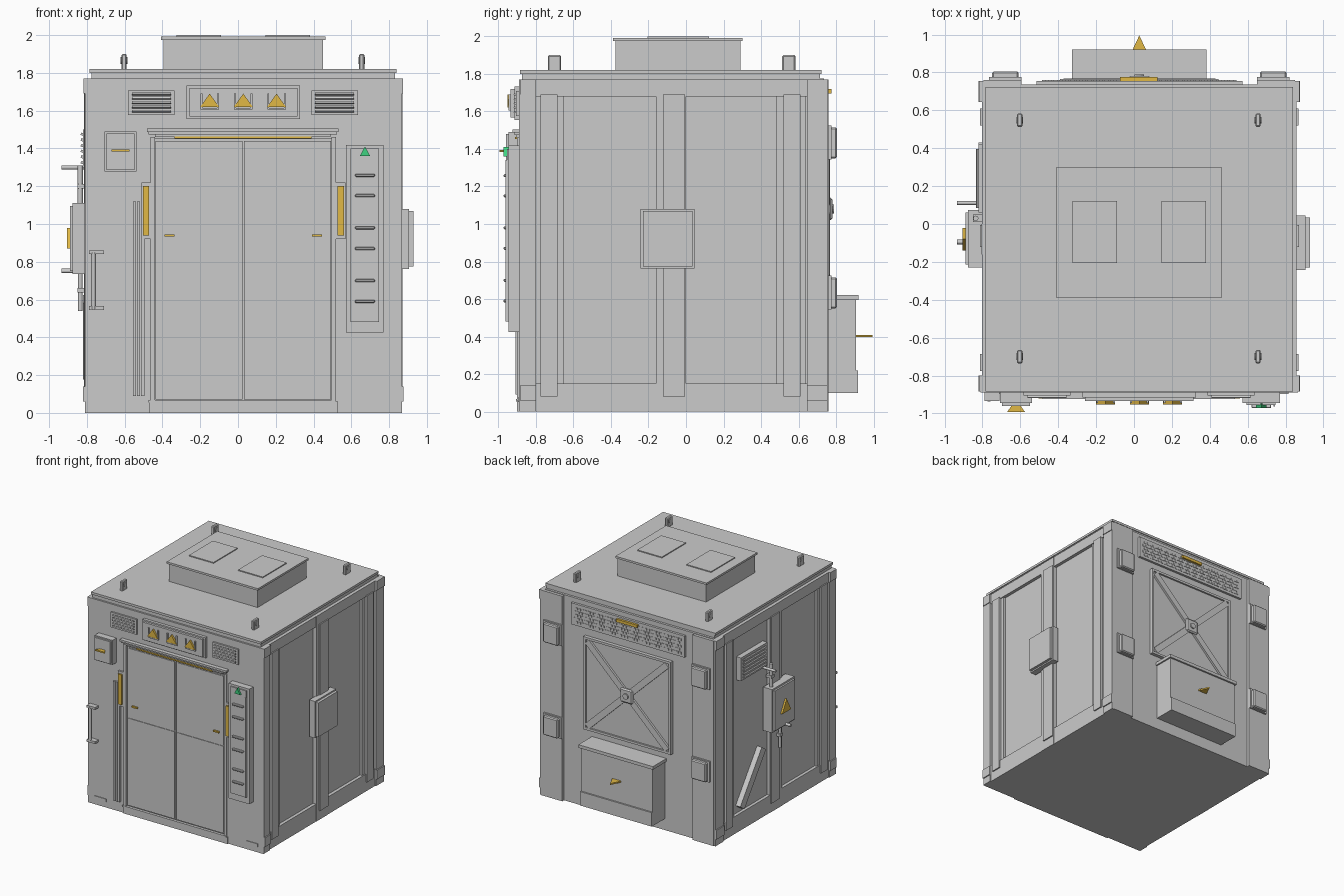
import bpy, bmesh, math
from mathutils import Matrix, Vector

C = 0.028  # symmetry plane of the cabin in x


def material(name, col):
    m = bpy.data.materials.new(name)
    m.diffuse_color = col
    return m


YEL = material("yellow", (0.75, 0.48, 0.06, 1))
GRN = material("green", (0.05, 0.65, 0.22, 1))


def finish(name, bm, mat=None, bevel=0):
    bmesh.ops.recalc_face_normals(bm, faces=bm.faces)
    me = bpy.data.meshes.new(name)
    bm.to_mesh(me)
    bm.free()
    ob = bpy.data.objects.new(name, me)
    bpy.context.collection.objects.link(ob)
    if mat:
        me.materials.append(mat)
    if bevel:
        b = ob.modifiers.new("bevel", 'BEVEL')
        b.width, b.segments = bevel, 1
    return ob


def add_box(bm, x0, x1, y0, y1, z0, z1, rot=None):
    m = Matrix.Translation(((x0 + x1) / 2, (y0 + y1) / 2, (z0 + z1) / 2))
    if rot:
        m = m @ rot
    m = m @ Matrix.Diagonal((abs(x1 - x0), abs(y1 - y0), abs(z1 - z0), 1))
    bmesh.ops.create_cube(bm, size=1, matrix=m)


def box(name, *d, mat=None, bevel=0, mirror=False, rot=None):
    bm = bmesh.new()
    add_box(bm, *d, rot=rot)
    if mirror:
        add_box(bm, 2 * C - d[1], 2 * C - d[0], *d[2:])
    return finish(name, bm, mat, bevel)


def prism(name, pts, depth, mat=None):
    bm = bmesh.new()
    f = bm.faces.new([bm.verts.new(p) for p in pts])
    r = bmesh.ops.extrude_face_region(bm, geom=[f])
    bmesh.ops.translate(bm, vec=depth, verts=[v for v in r["geom"] if isinstance(v, bmesh.types.BMVert)])
    return finish(name, bm, mat)


def rod(name, a, b, r):
    a, b = Vector(a), Vector(b)
    bm = bmesh.new()
    m = Matrix.Translation((a + b) / 2) @ (b - a).to_track_quat('Z', 'Y').to_matrix().to_4x4()
    bmesh.ops.create_cone(bm, cap_ends=True, segments=12, radius1=r, radius2=r, depth=(b - a).length, matrix=m)
    return finish(name, bm)


# Hull: core, front wall around the door recess, sill
box("cabin_core", -0.775, 0.83, -0.86, 0.735, 0, 1.775)
box("front_pier", 0.515, 0.865, -0.89, -0.80, 0, 1.77, mirror=True)
box("front_header", -0.47, 0.53, -0.89, -0.80, 1.45, 1.77)
box("door_sill", -0.47, 0.53, -0.90, -0.80, 0, 0.06)
box("sill_lip", -0.475, 0.52, -0.905, -0.88, 0.055, 0.067)

# Side framing, mirrored on both sides
box("base_rail", 0.82, 0.858, -0.82, 0.74, 0, 0.15, mirror=True)
box("top_rail", 0.82, 0.858, -0.82, 0.74, 1.68, 1.77, mirror=True)
for y0, y1, z0, z1, x in ((-0.82, -0.65, 0.05, 1.75, 0.85), (-0.775, -0.685, 0.08, 1.69, 0.868),
                          (-0.16, 0.0, 0.0, 1.77, 0.86), (-0.122, -0.005, 0.08, 1.69, 0.87),
                          (0.48, 0.64, 0.05, 1.75, 0.85), (0.52, 0.61, 0.08, 1.69, 0.868)):
    box("side_post", 0.82, x, y0, y1, z0, z1, mirror=True)
for y0, y1 in ((-0.885, -0.80), (0.645, 0.755)):
    box("corner_post", 0.80, 0.867, y0, y1, 0, 1.77, mirror=True)
    box("corner_foot", 0.82, 0.876, y0, y1, 0.06, 0.14, mirror=True)
    box("corner_cap", 0.82, 0.874, y0, y1, 1.69, 1.77, mirror=True)
box("back_column", 0.65, 0.85, 0.72, 0.76, 0, 1.77, mirror=True)

# Roof, hatch box and lifting lugs
box("roof_slab", -0.775, 0.83, -0.875, 0.715, 1.77, 1.805)
box("roof_lid", -0.785, 0.838, -0.885, 0.722, 1.80, 1.82)
box("roof_box", -0.395, 0.45, -0.375, 0.29, 1.81, 1.98)
box("roof_box_lid", -0.408, 0.463, -0.39, 0.302, 1.975, 1.992)
for x in (-0.325, 0.145):
    box("roof_hatch", x, x + 0.235, -0.205, 0.122, 1.985, 2.0)
for x in (-0.603, 0.655):
    for y in (-0.70, 0.548):
        box("lifting_lug", x - 0.014, x + 0.014, y - 0.035, y + 0.035, 1.815, 1.90, bevel=0.006)
        rod("lug_eye", (x - 0.018, y, 1.865), (x + 0.018, y, 1.865), 0.018)

# Double door with lower kick panels and grips
for s in (-1, 1):
    a, b = sorted((C + s * 0.003, C + s * 0.465))
    box("door_leaf", a, b, -0.88, -0.85, 0.07, 1.44)
    box("door_upper_panel", a + 0.012, b - 0.012, -0.885, -0.87, 0.835, 1.43)
    box("door_lower_panel", a + 0.012, b - 0.012, -0.885, -0.87, 0.08, 0.825)
    h = C + s * 0.39
    box("door_grip", h - 0.027, h + 0.027, -0.90, -0.88, 0.933, 0.945, mat=YEL)
    box("door_jamb", *sorted((C + s * 0.468, C + s * 0.49)), -0.90, -0.85, 0.06, 1.46)
    p = C + s * 0.515
    box("handle_plate", p - 0.025, p + 0.025, -0.905, -0.88, 0.92, 1.22)
    box("door_handle", p - 0.017, p + 0.017, -0.92, -0.90, 0.94, 1.2, mat=YEL)
box("door_rail", -0.475, 0.525, -0.915, -0.86, 1.475, 1.49)
box("door_rail_cap", -0.483, 0.533, -0.925, -0.86, 1.488, 1.505)
box("door_rail_lower", -0.44, 0.49, -0.905, -0.86, 1.46, 1.477)
box("door_light_strip", -0.335, 0.39, -0.912, -0.88, 1.453, 1.464, mat=YEL)
for i in range(3):
    box("cable_strip", -0.557 + i * 0.022, -0.540 + i * 0.022, -0.91, -0.88, 0.09, 1.12)

# Front louvred vents
for x in (-0.582, 0.388):
    box("front_vent", x, x + 0.247, -0.905, -0.88, 1.577, 1.708)
    bm = bmesh.new()
    for i in range(5):
        z = 1.597 + i * 0.023
        add_box(bm, x + 0.02, x + 0.227, -0.918, -0.902, z - 0.005, z + 0.005, rot=Matrix.Rotation(-0.4, 4, 'X'))
    finish("front_vent_slats", bm)

# Sign panel with three warning triangles in brackets
box("sign_panel", -0.272, 0.328, -0.915, -0.88, 1.555, 1.732)
box("sign_panel_face", -0.258, 0.314, -0.935, -0.91, 1.568, 1.72)
for x in (-0.15, 0.028, 0.204):
    for d in (-0.044, 0.044):
        box("sign_bracket", x + d - 0.005, x + d + 0.005, -0.945, -0.93, 1.605, 1.69)
    box("sign_bracket_base", x - 0.049, x + 0.049, -0.945, -0.93, 1.605, 1.615)
    prism("warning_triangle", [(x - 0.05, -0.952, 1.62), (x + 0.05, -0.952, 1.62), (x, -0.952, 1.69)], (0, 0.02, 0), YEL)

# Small front box with flat pointer
box("front_box", -0.707, -0.538, -0.945, -0.88, 1.277, 1.49)
box("front_box_cover", -0.697, -0.548, -0.96, -0.94, 1.287, 1.48)
prism("box_pointer", [(-0.67, -0.993, 1.383), (-0.575, -0.993, 1.383), (-0.605, -0.95, 1.383), (-0.64, -0.95, 1.383)],
      (0, 0, 0.012), YEL)

# Control panel with six pulls
box("control_panel", 0.572, 0.77, -0.945, -0.88, 0.425, 1.418)
box("control_panel_face", 0.595, 0.747, -0.955, -0.94, 0.48, 1.40)
box("control_panel_bar", 0.735, 0.745, -0.962, -0.95, 0.48, 1.34)
for z in (0.59, 0.70, 0.87, 0.98, 1.15, 1.258):
    box("control_pull", 0.62, 0.724, -0.972, -0.95, z - 0.008, z + 0.008, bevel=0.004)
prism("green_triangle", [(0.645, -0.972, 1.36), (0.70, -0.972, 1.36), (0.672, -0.972, 1.41)], (0, 0.025, 0), GRN)

# Front grab handle and floor tabs
rod("grab_bar", (-0.765, -0.925, 0.55), (-0.765, -0.925, 0.85), 0.013)
for z in (0.555, 0.85):
    box("grab_bracket", -0.79, -0.71, -0.935, -0.88, z - 0.01, z + 0.01)
for x in (-0.75, 0.70):
    box("floor_tab", x, x + 0.115, -0.896, -0.88, 0.05, 0.075)

# Right junction box
box("right_box", 0.85, 0.905, -0.242, 0.045, 0.762, 1.08)
box("right_box_cover", 0.90, 0.928, -0.23, 0.035, 0.774, 1.068)

# Left electrical box, conduit, lever, louvre, brace
box("left_box", -0.875, -0.79, -0.23, 0.075, 0.735, 1.11)
box("left_box_cover", -0.89, -0.87, -0.215, 0.06, 0.75, 1.095)
prism("left_warning_triangle", [(-0.906, -0.14, 0.87), (-0.906, -0.02, 0.87), (-0.906, -0.08, 0.98)], (0.02, 0, 0), YEL)
rod("conduit_arm", (-0.80, 0.11, 1.30), (-0.935, 0.11, 1.30), 0.011)
rod("conduit", (-0.835, 0.03, 1.10), (-0.835, 0.03, 1.31), 0.014)
rod("conduit_lower", (-0.835, -0.09, 0.54), (-0.835, -0.09, 0.75), 0.012)
rod("lever_arm", (-0.80, -0.095, 0.752), (-0.935, -0.095, 0.752), 0.012)
for z in (0.65, 1.20):
    box("conduit_clip", -0.85, -0.80, -0.11 if z < 1 else 0.01, -0.07 if z < 1 else 0.05, z - 0.012, z + 0.012)
box("left_vent", -0.82, -0.77, 0.06, 0.42, 1.30, 1.50)
bm = bmesh.new()
for i in range(6):
    z = 1.325 + i * 0.03
    add_box(bm, -0.832, -0.815, 0.085, 0.395, z - 0.007, z + 0.007, rot=Matrix.Rotation(0.4, 4, 'Y'))
finish("left_vent_slats", bm)
box("left_brace", -0.82, -0.77, 0.22, 0.29, 0.15, 0.65, rot=Matrix.Rotation(math.radians(36), 4, 'X'))

# Back: perforated vent with yellow handle
box("back_vent", -0.515, 0.572, 0.72, 0.755, 1.55, 1.735)
bm = bmesh.new()
for r in range(5):
    for k in range(34):
        x = -0.485 + k * 0.03 + (r % 2) * 0.015
        add_box(bm, x, x + 0.02, 0.75, 0.759, 1.572 + r * 0.029, 1.59 + r * 0.029)
finish("back_vent_grille", bm)
box("back_vent_handle", -0.075, 0.125, 0.74, 0.775, 1.695, 1.72, mat=YEL)

# Back cross-braced panel
box("back_panel", -0.39, 0.446, 0.72, 0.75, 0.68, 1.48)
for a, b, c, d in ((-0.39, -0.37, 0.68, 1.48), (0.426, 0.446, 0.68, 1.48),
                   (-0.39, 0.446, 0.68, 0.70), (-0.39, 0.446, 1.46, 1.48)):
    box("back_panel_frame", a, b, 0.73, 0.765, c, d)
for s in (-1, 1):
    box("cross_bar", C - 0.53, C + 0.53, 0.74, 0.768, 1.053, 1.107, rot=Matrix.Rotation(s * 0.765, 4, 'Y'))
box("cross_hub", C - 0.06, C + 0.06, 0.75, 0.78, 1.02, 1.14, bevel=0.01)
rod("cross_bolt", (C, 0.77, 1.08), (C, 0.79, 1.08), 0.025)

# Back hinge blocks
for z in (0.55, 1.35):
    box("hinge_base", 0.65, 0.822, 0.74, 0.775, z - 0.005, z + 0.175, mirror=True)
    box("hinge_block", 0.665, 0.805, 0.76, 0.805, z, z + 0.165, mirror=True, bevel=0.008)

# Back storage box with lid, lower ledge and pointer
box("storage_box", -0.315, 0.37, 0.72, 0.905, 0.10, 0.60)
box("storage_lid", -0.328, 0.383, 0.72, 0.92, 0.595, 0.622)
box("storage_ledge", -0.315, 0.37, 0.89, 0.918, 0.10, 0.22)
prism("storage_pointer", [(C - 0.045, 0.90, 0.397), (C + 0.045, 0.90, 0.397), (C, 0.995, 0.397)], (0, 0, 0.012), YEL)
